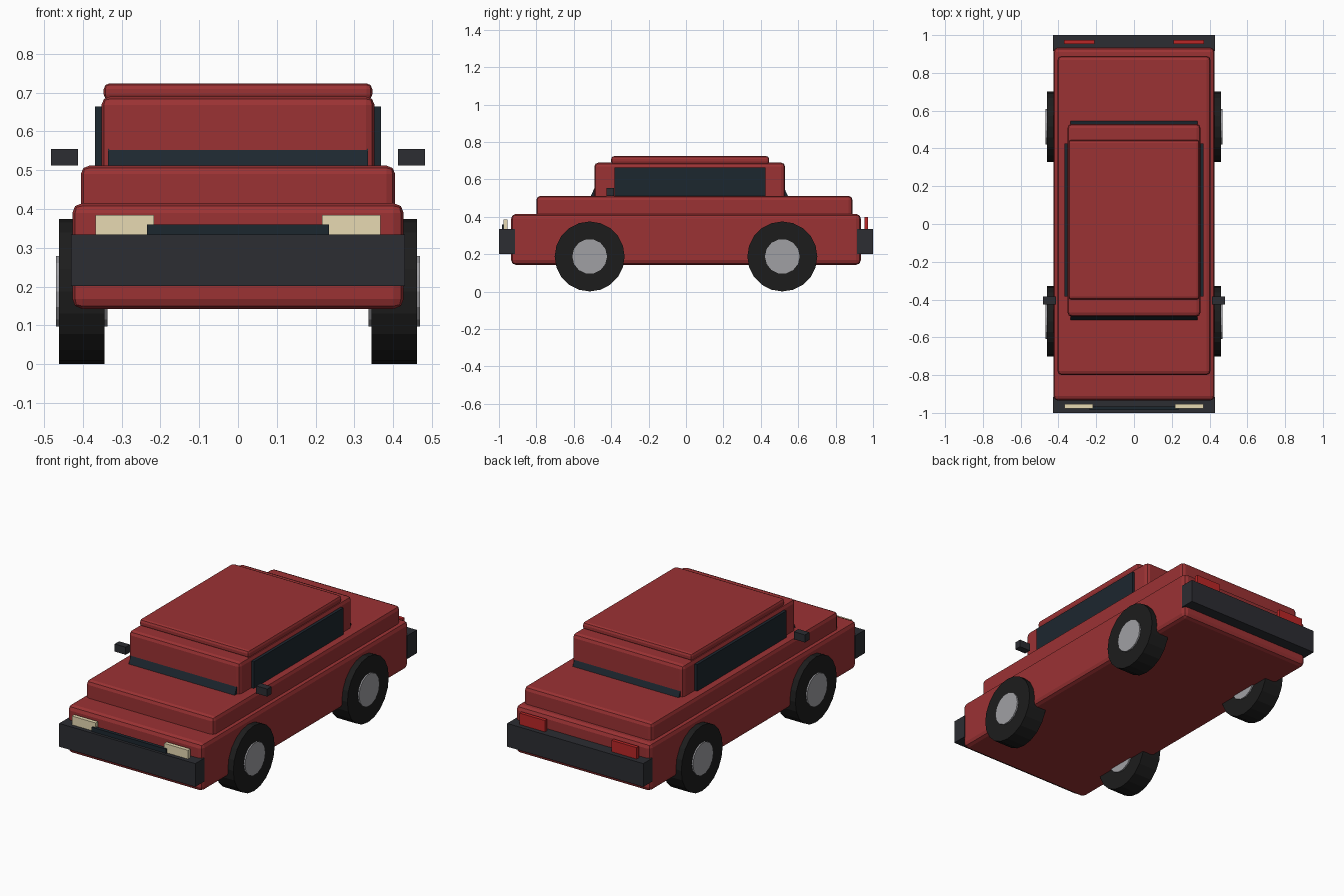
import bpy, bmesh, math
from mathutils import Matrix

if "Cube" in bpy.data.objects:
    bpy.data.objects.remove(bpy.data.objects["Cube"])


def material(name, rgb):
    m = bpy.data.materials.new(name)
    m.diffuse_color = (*rgb, 1)
    m.use_nodes = True
    m.node_tree.nodes["Principled BSDF"].inputs["Base Color"].default_value = m.diffuse_color
    return m


RED = material("red_paint", (0.33, 0.032, 0.034))
BLACK = material("black_trim", (0.025, 0.026, 0.032))
GLASS = material("dark_glass", (0.012, 0.02, 0.028))
RUBBER = material("rubber", (0.012, 0.012, 0.012))
METAL = material("hub_metal", (0.35, 0.35, 0.37))
LAMP = material("lamp", (0.8, 0.7, 0.45))
TAIL = material("tail_red", (0.5, 0.02, 0.02))


def finish(name, bm, mat):
    me = bpy.data.meshes.new(name)
    bm.to_mesh(me)
    bm.free()
    me.materials.append(mat)
    ob = bpy.data.objects.new(name, me)
    bpy.context.collection.objects.link(ob)
    return ob


def box(name, x, y, z, mat, bevel=0, tilt=0):
    """Box from (min, max) ranges, optionally bevelled or tilted about x."""
    bm = bmesh.new()
    size = [b - a for a, b in (x, y, z)]
    bmesh.ops.create_cube(bm, size=1, matrix=Matrix.Rotation(tilt, 4, 'X') @ Matrix.Diagonal((*size, 1)))
    ob = finish(name, bm, mat)
    ob.location = [(a + b) / 2 for a, b in (x, y, z)]
    if bevel:
        mod = ob.modifiers.new("bevel", 'BEVEL')
        mod.width = bevel
        mod.segments = 2
    return ob


def disc(name, x, y, z, radius, width, sides, mat):
    bm = bmesh.new()
    bmesh.ops.create_cone(bm, cap_ends=True, segments=sides, radius1=radius, radius2=radius,
                          depth=width, matrix=Matrix.Rotation(math.pi / 2, 4, 'Y'))
    ob = finish(name, bm, mat)
    ob.location = (x, y, z)


# Stacked body shells
box("lower_body", (-0.427, 0.427), (-0.935, 0.935), (0.143, 0.415), RED, 0.025)
box("upper_body", (-0.405, 0.405), (-0.80, 0.89), (0.34, 0.512), RED, 0.022)
box("cabin", (-0.352, 0.352), (-0.49, 0.53), (0.45, 0.69), RED, 0.022)
box("roof", (-0.346, 0.346), (-0.40, 0.445), (0.68, 0.724), RED, 0.015)

# Sloped front and rear glass
box("windshield", (-0.335, 0.335), (-0.507, -0.477), (0.45, 0.575), GLASS, 0, math.radians(-25))
box("rear_window", (-0.335, 0.335), (0.513, 0.543), (0.45, 0.575), GLASS, 0, math.radians(25))

# Bumpers and grille
box("front_bumper", (-0.43, 0.43), (-1.0, -0.915), (0.202, 0.335), BLACK)
box("rear_bumper", (-0.43, 0.43), (0.915, 1.0), (0.202, 0.335), BLACK)
box("grille", (-0.235, 0.235), (-0.985, -0.965), (0.26, 0.36), GLASS)

for s, side in ((-1, "left"), (1, "right")):
    def span(a, b):
        return tuple(sorted((s * a, s * b)))
    # Side glass, mirrors and lamps
    box(side + "_window", span(0.345, 0.368), (-0.383, 0.425), (0.49, 0.664), GLASS)
    box(side + "_mirror", span(0.412, 0.482), (-0.425, -0.385), (0.512, 0.555), BLACK)
    box(side + "_headlight", span(0.217, 0.367), (-0.976, -0.954), (0.29, 0.385), LAMP)
    box(side + "_tail_light", span(0.21, 0.37), (0.954, 0.974), (0.29, 0.40), TAIL)
    # Wheels with hubs
    for y, end in ((-0.515, "front"), (0.515, "rear")):
        disc(f"{end}_{side}_tyre", s * 0.403, y, 0.188, 0.187, 0.117, 20, RUBBER)
        disc(f"{end}_{side}_hub", s * 0.403, y, 0.188, 0.093, 0.133, 14, METAL)
